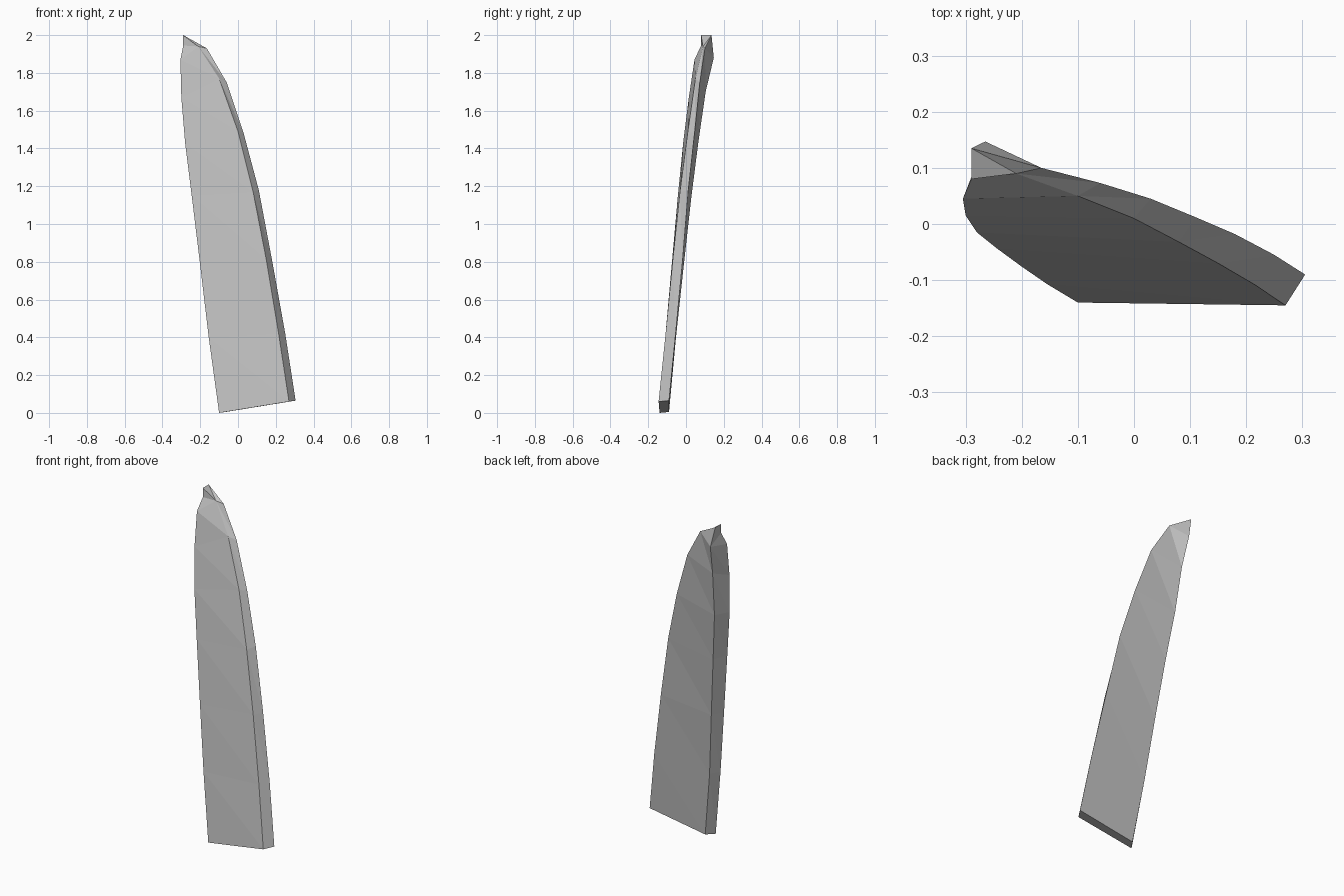
import bpy
import bmesh

# Remove the default object
default_cube = bpy.data.objects.get("Cube")
if default_cube is not None:
    bpy.data.objects.remove(default_cube, do_unlink=True)


def make_material(name, colour):
    """Plain flat colour for viewport and render."""
    material = bpy.data.materials.new(name)
    material.use_nodes = True
    material.diffuse_color = colour
    shader = material.node_tree.nodes["Principled BSDF"]
    shader.inputs["Base Color"].default_value = colour
    shader.inputs["Roughness"].default_value = 0.8
    return material


# The four long edges of the curved blade, from its root to its shoulder
front_left_path = [(-.1, -.14, 0), (-.155, -.107, .4), (-.2, -.076, .78), (-.245, -.043, 1.15),
                   (-.28, -.015, 1.43), (-.3, .015, 1.67), (-.305, .045, 1.87)]
front_right_path = [(.27, -.145, .06), (.215, -.108, .42), (.15, -.07, .81), (.08, -.032, 1.17),
                    (0, .01, 1.49), (-.1, .05, 1.77), (-.21, .09, 1.94)]
back_right_path = [(.305, -.09, .065), (.25, -.055, .42), (.18, -.018, .81), (.11, .012, 1.18),
                   (.03, .045, 1.48), (-.06, .073, 1.75), (-.165, .1, 1.93)]
back_left_path = [(-.065, -.09, .005), (-.12, -.053, .4), (-.16, -.012, .78), (-.2, .028, 1.14),
                  (-.235, .065, 1.43), (-.25, .104, 1.7), (-.265, .147, 1.88)]


def build_blade(name, material):
    bm = bmesh.new()

    def add_edge_path(path):
        return [bm.verts.new(point) for point in path]

    def add_strip(first, second):
        """Triangulated wall between two neighbouring long edges."""
        for low, high in zip(range(len(first) - 1), range(1, len(first))):
            bm.faces.new((first[low], second[low], first[high]))
            bm.faces.new((second[low], second[high], first[high]))

    # Long walls, all the way round
    edges = [add_edge_path(path) for path in
             (front_left_path, front_right_path, back_right_path, back_left_path)]
    for index, edge in enumerate(edges):
        add_strip(edge, edges[(index + 1) % len(edges)])

    # Flat root
    bm.faces.new([edge[0] for edge in reversed(edges)])

    # Small upturned tip on the left side of the shoulder
    front_left, front_right, back_right, back_left = [edge[-1] for edge in edges]
    notch, tip_front, tip_back = add_edge_path(
        [(-.29, .08, 1.945), (-.29, .08, 2), (-.29, .135, 2)])
    for corners in (
        (front_left, front_right, notch),
        (notch, front_right, tip_front),
        (tip_front, front_right, tip_back),
        (tip_back, front_right, back_right),
        (tip_back, back_right, back_left),
        (front_left, notch, back_left),
        (notch, tip_back, back_left),
        (notch, tip_front, tip_back),
    ):
        bm.faces.new(corners)

    bmesh.ops.recalc_face_normals(bm, faces=bm.faces)
    mesh = bpy.data.meshes.new(name)
    bm.to_mesh(mesh)
    bm.free()
    mesh.materials.append(material)
    blade = bpy.data.objects.new(name, mesh)
    bpy.context.collection.objects.link(blade)
    return blade


build_blade("curved_blade", make_material("light_grey", (.55, .55, .55, 1)))
